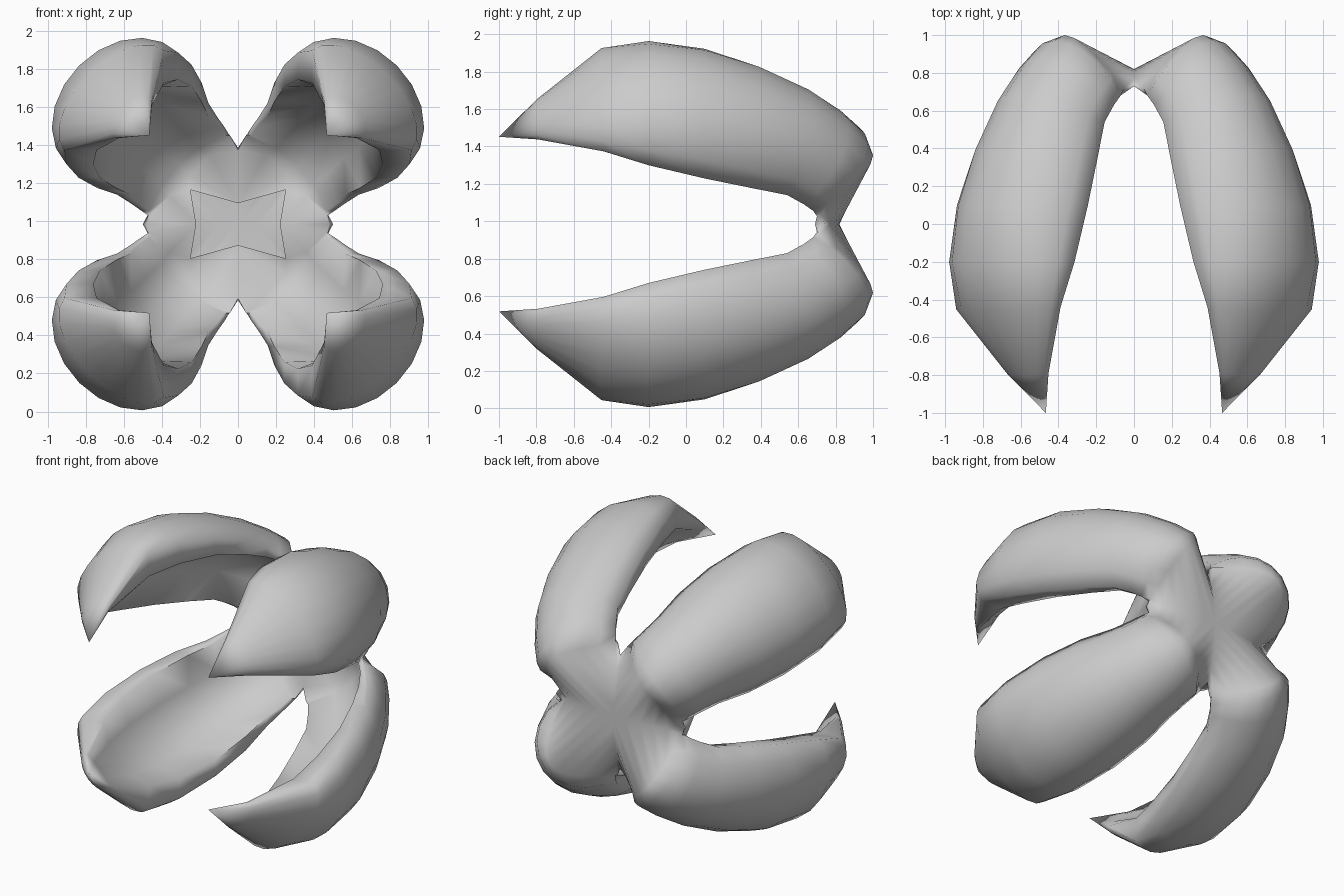
import bpy, bmesh, math

if "Cube" in bpy.data.objects:
    bpy.data.objects.remove(bpy.data.objects["Cube"])

H = math.sqrt(0.5)
CZ = 0.985

# Petal stations: outer ridge (y, r), rim (y, r, half width), inner floor (y, r), rim lip size
STATIONS = [
    (-0.80, 0.87, -0.79, 0.78, 0.14, -0.79, 0.75, 0.02),
    (-0.46, 1.11, -0.44, 0.92, 0.37, -0.48, 0.86, 0.12),
    (-0.20, 1.18, -0.20, 0.86, 0.415, -0.20, 0.89, 0.10),
    (0.10, 1.14, 0.10, 0.765, 0.42, 0.10, 0.87, 0.08),
    (0.40, 1.03, 0.36, 0.66, 0.39, 0.35, 0.79, 0.07),
    (0.68, 0.88, 0.54, 0.56, 0.34, 0.58, 0.69, 0.05),
    (0.87, 0.72, 0.63, 0.47, 0.32, 0.75, 0.55, 0.03),
    (0.97, 0.60, 0.68, 0.41, 0.31, 0.83, 0.44, 0.03),
]
N = 10   # outer steps across a petal


def place(r, t, y):
    return ((r + t) * H, y, (r - t) * H)


def ring(yo, ro, ye, re, te, yf, rf, lip):
    pts = []
    for i in range(N + 1):                       # rounded outer shell
        a = math.pi * (i / N - 0.5)
        c = math.cos(a)
        pts.append(place(re + (ro - re) * c, te * math.sin(a), ye + (yo - ye) * c))
    for u in (1, 0.5, 0, -0.5, -1):              # hollow inside
        rc, tc = re - lip, te - lip
        pts.append(place(rf + (rc - rf) * u * u, tc * u, yf + (ye - yf) * u * u))
    return pts


def knuckle_ring():
    # Rounded back of the petal just before it drops to the hub
    pts = []
    for i in range(N + 1):
        k = 2 * i / N - 1
        c = math.cos(math.pi * k / 2)
        pts.append(place(0.37 + 0.15 * c, 0.30 * k, 0.72 + 0.28 * c))
    for u in (1, 0.5, 0, -0.5, -1):
        pts.append(place(0.36, 0.30 * u, 0.86 - 0.16 * u * u))
    return pts


def hub_ring():
    # Folded valleys on the symmetry planes, then the star opening
    pts = []
    for i in range(N + 1):
        k = 2 * i / N - 1
        y = 0.82 - 0.08 * k * k
        pts.append((0.50 * k, y, 0) if k > 0 else (0, y, -0.40 * k))
    pts += [(0.48, 0.69, 0), (0.22, 0.75, 0), (0.25, 0.85, 0.18),
            (0, 0.77, 0.11), (0, 0.73, 0.39)]
    return pts


bm = bmesh.new()
rings = [[bm.verts.new(p) for p in ring(*s)] for s in STATIONS]
rings.append([bm.verts.new(p) for p in knuckle_ring()])
rings.append([bm.verts.new(p) for p in hub_ring()])
tip = bm.verts.new(place(0.66, 0, -1.0))
n = len(rings[0])
for i in range(n):
    j = (i + 1) % n
    bm.faces.new((tip, rings[0][j], rings[0][i]))
    for a, b in zip(rings, rings[1:]):
        bm.faces.new((a[i], a[j], b[j], b[i]))
bmesh.ops.recalc_face_normals(bm, faces=bm.faces[:])
me = bpy.data.meshes.new("petal_claw")
bm.to_mesh(me)
bm.free()

# One petal mirrored into four around the hub
ob = bpy.data.objects.new("petal_claw", me)
bpy.context.collection.objects.link(ob)
ob.location.z = CZ
mod = ob.modifiers.new("four_petals", 'MIRROR')
mod.use_axis = (True, False, True)
mod.use_clip = True
mod.merge_threshold = 0.001

bpy.context.view_layer.objects.active = ob
ob.select_set(True)
bpy.ops.object.shade_smooth_by_angle(angle=math.radians(80))
